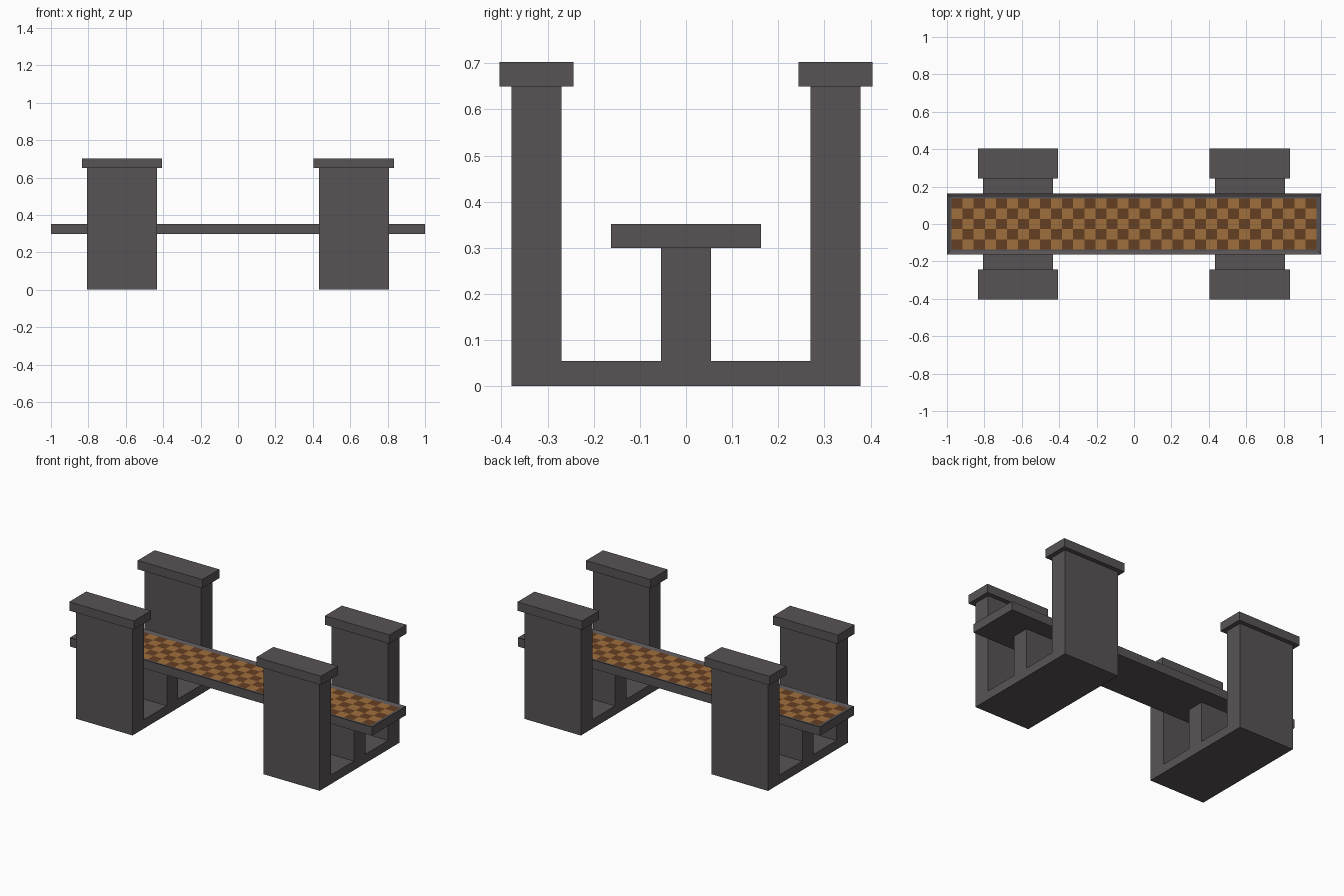
import bpy
import bmesh
from mathutils import Matrix

cube = bpy.data.objects.get("Cube")
if cube:
    bpy.data.objects.remove(cube, do_unlink=True)


def make_material(name, rgb):
    mat = bpy.data.materials.new(name)
    mat.use_nodes = True
    color = (*rgb, 1.0)
    mat.diffuse_color = color
    mat.node_tree.nodes["Principled BSDF"].inputs["Base Color"].default_value = color
    return mat


stone = make_material("dark stone", (0.098, 0.088, 0.093))
light_weave = make_material("light weave", (0.342, 0.156, 0.045))
dark_weave = make_material("dark weave", (0.130, 0.050, 0.017))


def finish(name, bm, mats):
    mesh = bpy.data.meshes.new(name)
    bm.to_mesh(mesh)
    bm.free()
    for mat in mats:
        mesh.materials.append(mat)
    obj = bpy.data.objects.new(name, mesh)
    bpy.context.collection.objects.link(obj)
    return obj


def box_mesh(x, y, z):
    """Box spanning the given (low, high) ranges."""
    bm = bmesh.new()
    spans = (x, y, z)
    size = [b - a for a, b in spans]
    centre = [(a + b) / 2 for a, b in spans]
    bmesh.ops.create_cube(bm, size=1,
                          matrix=Matrix.Translation(centre) @ Matrix.Diagonal((*size, 1)))
    return bm


def extrude_profile(name, points, x0, x1):
    """Extrude a closed (y, z) outline along x."""
    bm = bmesh.new()
    face = bm.faces.new([bm.verts.new((x0, y, z)) for y, z in points])
    out = bmesh.ops.extrude_face_region(bm, geom=[face])
    verts = [v for v in out["geom"] if isinstance(v, bmesh.types.BMVert)]
    bmesh.ops.translate(bm, verts=verts, vec=(x1 - x0, 0, 0))
    bmesh.ops.recalc_face_normals(bm, faces=bm.faces)
    return finish(name, bm, [stone])


# Supports: two outer pillars and a centre post rising from one base
half = [(0.378, 0), (0.378, 0.65), (0.27, 0.65), (0.27, 0.054),
        (0.054, 0.054), (0.054, 0.30)]
outline = half + [(-y, z) for y, z in reversed(half)]
for side, cx in (("right", -0.621), ("left", 0.619)):
    extrude_profile(f"{side}_support", outline, cx - 0.187, cx + 0.187)
    # Overhanging cap on each pillar
    for end, s in (("front", -1), ("back", 1)):
        y = sorted((s * 0.244, s * 0.404))
        finish(f"{side}_{end}_cap",
               box_mesh((cx - 0.214, cx + 0.214), y, (0.65, 0.703)), [stone])

# Bench slab with a shallow recess inside a raised rim
bm = box_mesh((-1, 1), (-0.1625, 0.1625), (0.299, 0.352))
top = [f for f in bm.faces if f.normal.z > 0.9]
bmesh.ops.inset_region(bm, faces=top, thickness=0.025)
bmesh.ops.translate(bm, verts=list(top[0].verts), vec=(0, 0, -0.009))
finish("bench_slab", bm, [stone])

# Checked woven panel lying in the recess
COLS, ROWS = 33, 5
LENGTH, WIDTH = 1.95, 0.275
bm = bmesh.new()
bmesh.ops.create_grid(bm, x_segments=COLS, y_segments=ROWS, size=0.5,
                      matrix=Matrix.Translation((0, 0, 0.345)) @ Matrix.Diagonal((LENGTH, WIDTH, 1, 1)))
for f in bm.faces:
    c = f.calc_center_median()
    col = int((c.x / LENGTH + 0.5) * COLS)
    row = int((c.y / WIDTH + 0.5) * ROWS)
    f.material_index = (col + row) % 2
finish("woven_panel", bm, [dark_weave, light_weave])
